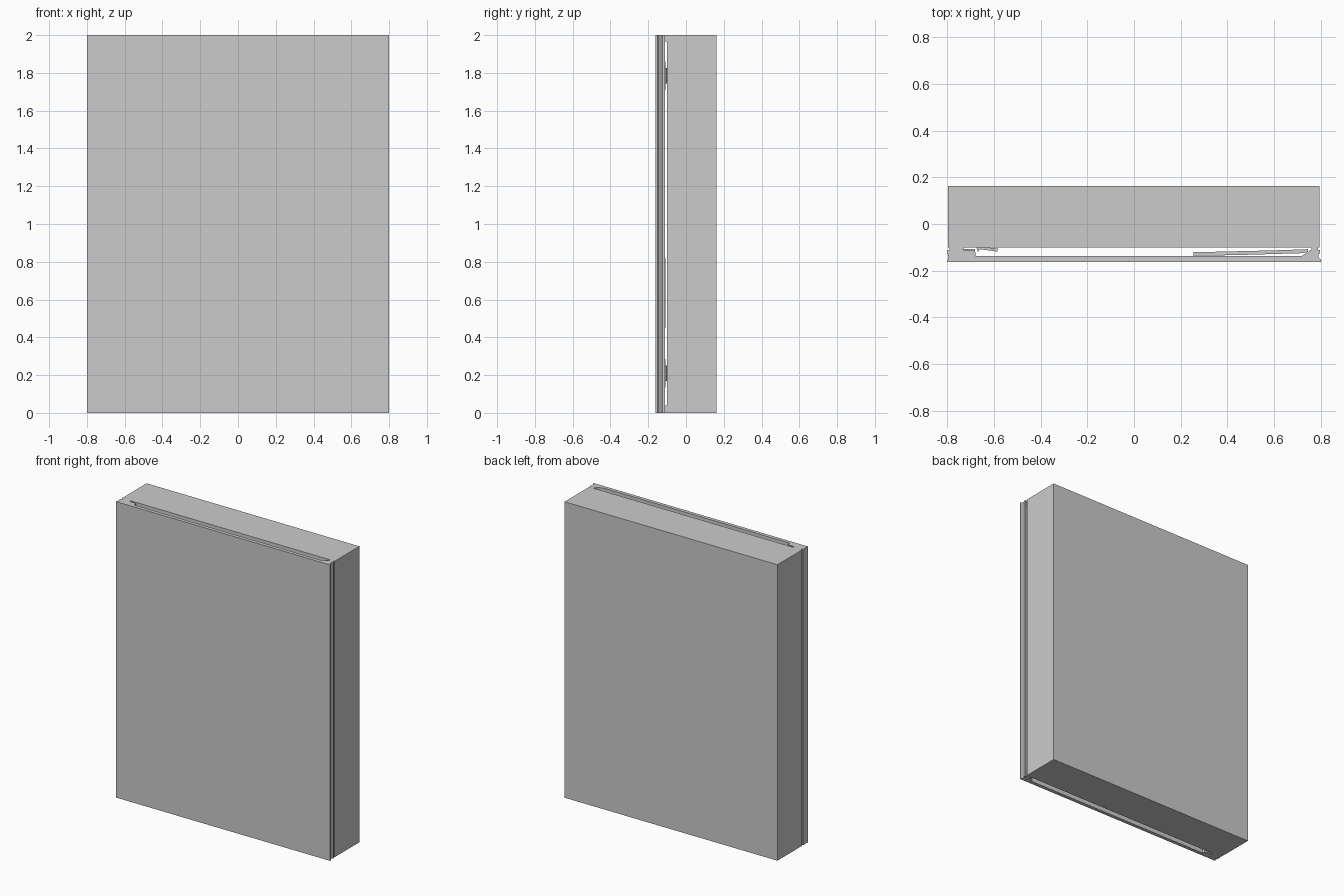
import bpy, bmesh

if "Cube" in bpy.data.objects:
    bpy.data.objects.remove(bpy.data.objects["Cube"])


def prism(name, profile, z0, z1):
    """Extrude an (x, y) outline from z0 up to z1."""
    bm = bmesh.new()
    face = bm.faces.new([bm.verts.new((x, y, z0)) for x, y in profile])
    ext = bmesh.ops.extrude_face_region(bm, geom=[face])
    verts = [v for v in ext["geom"] if isinstance(v, bmesh.types.BMVert)]
    bmesh.ops.translate(bm, verts=verts, vec=(0, 0, z1 - z0))
    bmesh.ops.recalc_face_normals(bm, faces=bm.faces)
    mesh = bpy.data.meshes.new(name)
    bm.to_mesh(mesh)
    bm.free()
    ob = bpy.data.objects.new(name, mesh)
    bpy.context.collection.objects.link(ob)
    return ob


def box(name, x0, x1, y0, y1, z0, z1):
    return prism(name, [(x0, y0), (x1, y0), (x1, y1), (x0, y1)], z0, z1)


# cabinet shell: closed box whose front is inset and pushed in
cabinet = box("cabinet_body", -0.797, 0.794, -0.101, 0.162, 0, 2)
bm = bmesh.new()
bm.from_mesh(cabinet.data)
bm.normal_update()
front = [f for f in bm.faces if f.normal.y < -0.9]
bmesh.ops.inset_region(bm, faces=front, thickness=0.04)
inner = bmesh.ops.extrude_face_region(bm, geom=front)
bmesh.ops.translate(bm, verts=[v for v in inner["geom"] if isinstance(v, bmesh.types.BMVert)],
                    vec=(0, 0.25, 0))
bmesh.ops.delete(bm, geom=[f for f in front if f.is_valid], context='FACES')
bmesh.ops.recalc_face_normals(bm, faces=bm.faces)
bm.to_mesh(cabinet.data)
bm.free()

# door leaf: thin panel with a thick stile on each side
prism("door", [
    (-0.80, -0.162), (0.80, -0.162), (0.80, -0.152), (0.79, -0.143),
    (0.789, -0.132), (0.797, -0.124), (0.797, -0.112), (0.755, -0.112),
    (0.745, -0.122), (0.715, -0.138), (-0.678, -0.138), (-0.678, -0.120),
    (-0.695, -0.112), (-0.798, -0.112), (-0.798, -0.128), (-0.795, -0.142)], 0, 2)

# corner pads between door and cabinet
for end, z0, z1 in (("bottom", 0.0, 0.04), ("top", 1.965, 2.0)):
    box(f"corner_pad_left_{end}", -0.79, -0.73, -0.112, -0.101, z0, z1)
    box(f"corner_pad_right_{end}", 0.76, 0.788, -0.112, -0.101, z0, z1)

# hinges: door leaf plate and angled arm reaching to the cabinet
for end, z in (("lower", 0.21), ("upper", 1.785)):
    prism(f"hinge_plate_{end}", [(-0.73, -0.115), (-0.68, -0.115),
                                 (-0.68, -0.108), (-0.73, -0.108)], z - 0.075, z + 0.075)
    prism(f"hinge_arm_{end}", [(-0.675, -0.101), (-0.668, -0.120), (-0.66, -0.108),
                               (-0.585, -0.118), (-0.583, -0.106), (-0.63, -0.100)],
          z - 0.04, z + 0.04)

# document pocket on the inside of the door
prism("document_pocket", [(0.255, -0.136), (0.44, -0.133), (0.72, -0.125), (0.745, -0.120),
                          (0.745, -0.108), (0.60, -0.113), (0.255, -0.121)], 0.45, 0.82)
